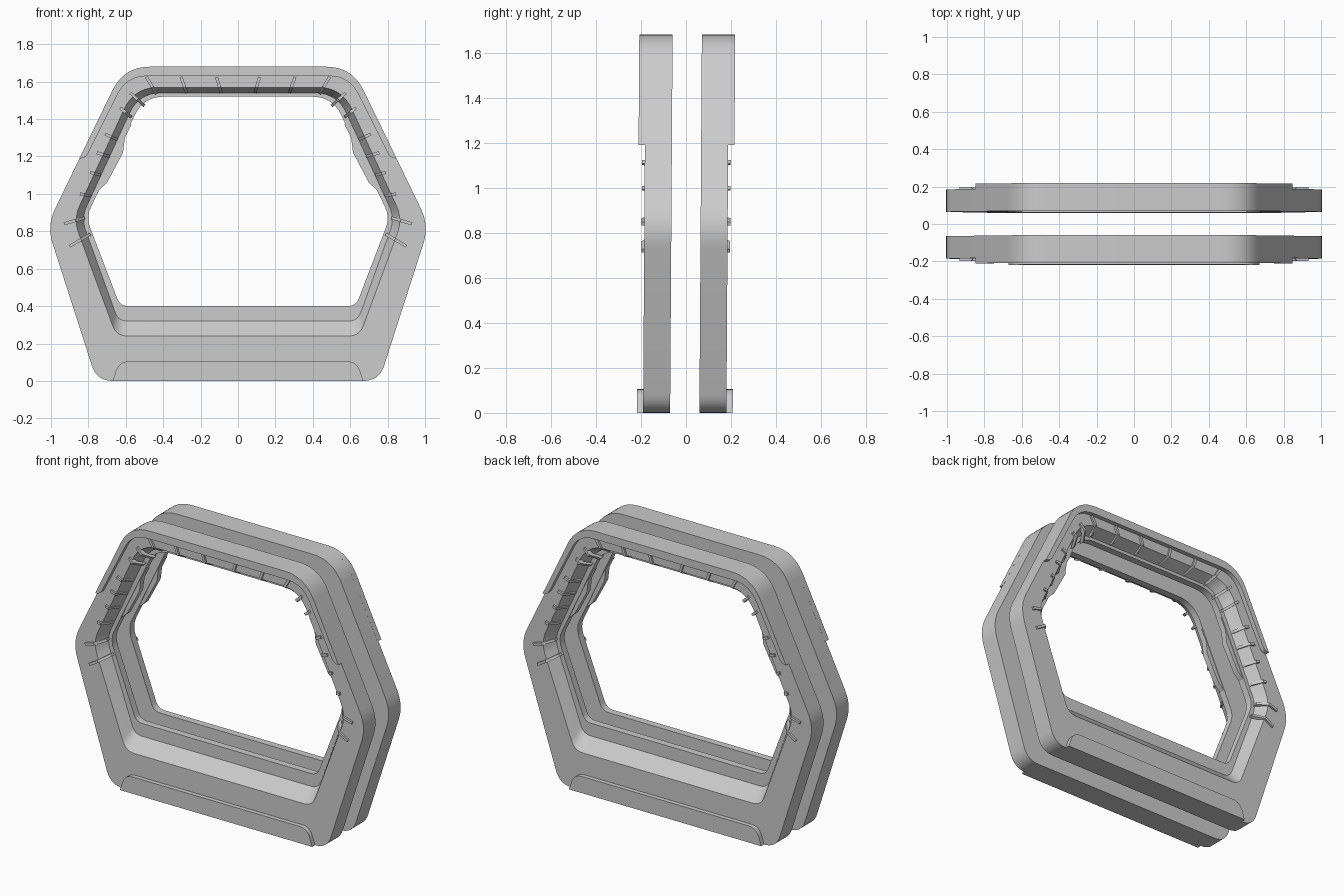
import bpy, bmesh
from mathutils import Vector

if "Cube" in bpy.data.objects:
    bpy.data.objects.remove(bpy.data.objects["Cube"])

BACK, FLANGE, FACE, LIP = 0.065, 0.11, 0.185, 0.213   # distances from the middle plane
SEG = 8


def place(x, d, z, s):
    """Point at depth d on side s, with the slight overall lean."""
    return (x, s * d + 0.0055 * (z - 0.84) / 0.84, z)


def rounded(corners):
    """Closed outline from (x, z, rounding length) corners."""
    out, n = [], len(corners)
    for i, (x, z, t) in enumerate(corners):
        c = Vector((x, z))
        if t == 0:
            out.append(c)
            continue
        a = c + (Vector(corners[i - 1][:2]) - c).normalized() * t
        b = c + (Vector(corners[(i + 1) % n][:2]) - c).normalized() * t
        for k in range(SEG + 1):
            u = k / SEG
            out.append(a * (1 - u) ** 2 + c * 2 * u * (1 - u) + b * u * u)
    return out


def both(half):
    """Mirror a right-hand corner list to a full closed outline."""
    return half + [(-x, z, t) for x, z, t in reversed(half)]


def finish(name, bm, angle=0.5):
    bmesh.ops.recalc_face_normals(bm, faces=bm.faces)
    me = bpy.data.meshes.new(name)
    bm.to_mesh(me)
    bm.free()
    ob = bpy.data.objects.new(name, me)
    bpy.context.collection.objects.link(ob)
    bpy.ops.object.select_all(action='DESELECT')
    ob.select_set(True)
    bpy.context.view_layer.objects.active = ob
    bpy.ops.object.shade_smooth_by_angle(angle=angle)


def ring(name, sections, s):
    """Loft a closed ring through (outline, depth) sections."""
    bm = bmesh.new()
    loops = [[bm.verts.new(place(p.x, d, p.y, s)) for p in o] for o, d in sections]
    for i, la in enumerate(loops):
        lb = loops[(i + 1) % len(loops)]
        for j in range(len(la)):
            k = (j + 1) % len(la)
            bm.faces.new((la[j], la[k], lb[k], lb[j]))
    finish(name, bm)


def add_prism(bm, outline, d0, d1, s):
    a = [bm.verts.new(place(x, d0, z, s)) for x, z in outline]
    b = [bm.verts.new(place(x, d1, z, s)) for x, z in outline]
    bm.faces.new(a)
    bm.faces.new(b[::-1])
    for i in range(len(a)):
        k = (i + 1) % len(a)
        bm.faces.new((a[i], a[k], b[k], b[i]))


def add_rib(bm, p0, p1, frac, s):
    """Thin strap lying on the face and bending down the inner slope."""
    p0, p1 = Vector(p0), Vector(p1)
    side = (p1 - p0).orthogonal().normalized() * 0.008
    mid = p0.lerp(p1, frac)
    prof = [(p0, 0.172), (p0, 0.197), (mid, 0.197), (p1, 0.135), (p1, 0.105), (mid, 0.165)]
    a = [bm.verts.new(place(q.x + side.x, d, q.y + side.y, s)) for q, d in prof]
    b = [bm.verts.new(place(q.x - side.x, d, q.y - side.y, s)) for q, d in prof]
    bm.faces.new(a)
    bm.faces.new(b[::-1])
    for i in range(len(a)):
        k = (i + 1) % len(a)
        bm.faces.new((a[i], a[k], b[k], b[i]))


# Outlines: outer edge, face edge, foot of slope, opening
outer = rounded(both([(0.755, 0, 0.085), (1.022, 0.83, 0.10), (0.61, 1.68, 0.14)]))
slope_top = rounded(both([(0.65, 0.24, 0.06), (0.88, 0.865, 0.08), (0.555, 1.57, 0.13)]))
slope_foot = rounded(both([(0.64, 0.32, 0.05), (0.838, 0.87, 0.07), (0.53, 1.54, 0.12)]))
opening = rounded(both([(0.63, 0.40, 0.045), (0.812, 0.875, 0.06), (0.505, 1.52, 0.11)]))

# Raised hood over the top, and raised lip along the bottom
hood = rounded([(0.848, 1.19, 0), (0.61, 1.68, 0.14), (-0.61, 1.68, 0.14), (-0.848, 1.19, 0),
                (-0.815, 1.19, 0.03), (-0.595, 1.63, 0.11), (0.595, 1.63, 0.11), (0.815, 1.19, 0.03)])
lip = rounded([(0.67, 0, 0), (0.635, 0.105, 0.055), (-0.635, 0.105, 0.055), (-0.67, 0, 0)])

# Small plates narrowing the opening on both sides
flap = [(0.80, 0.99), (0.765, 1.0), (0.70, 1.06), (0.615, 1.22), (0.605, 1.30),
        (0.57, 1.37), (0.62, 1.37), (0.80, 1.0)]

# Ribs of the right half: outer end, inner end, bend position
ribs = [((0.115, 1.625), (0.09, 1.54), 0.65), ((0.305, 1.625), (0.275, 1.54), 0.65),
        ((0.49, 1.625), (0.435, 1.535), 0.6), ((0.575, 1.54), (0.50, 1.47), 0.5),
        ((0.63, 1.46), (0.57, 1.41), 0.5), ((0.71, 1.32), (0.645, 1.29), 0.5),
        ((0.755, 1.22), (0.685, 1.20), 0.5), ((0.79, 1.115), (0.735, 1.10), 0.4),
        ((0.845, 1.0), (0.785, 0.99), 0.4), ((0.93, 0.84), (0.82, 0.872), 0.55),
        ((0.90, 0.72), (0.79, 0.785), 0.55)]

for label, s in (("front", -1), ("back", 1)):
    ring(label + "_frame", [(outer, FACE), (slope_top, FACE), (slope_foot, FLANGE),
                            (opening, FLANGE), (opening, BACK), (outer, BACK)], s)
    for part, outline in (("hood", hood), ("bottom_lip", lip)):
        bm = bmesh.new()
        add_prism(bm, outline, FACE - 0.01, LIP, s)
        finish(label + "_" + part, bm)
    bm = bmesh.new()
    for m in (-1, 1):
        add_prism(bm, [(m * x, z) for x, z in flap], BACK + 0.004, FLANGE - 0.004, s)
    finish(label + "_side_flaps", bm)
    bm = bmesh.new()
    for m in (-1, 1):
        for p0, p1, frac in ribs:
            add_rib(bm, (m * p0[0], p0[1]), (m * p1[0], p1[1]), frac, s)
    finish(label + "_ribs", bm)
